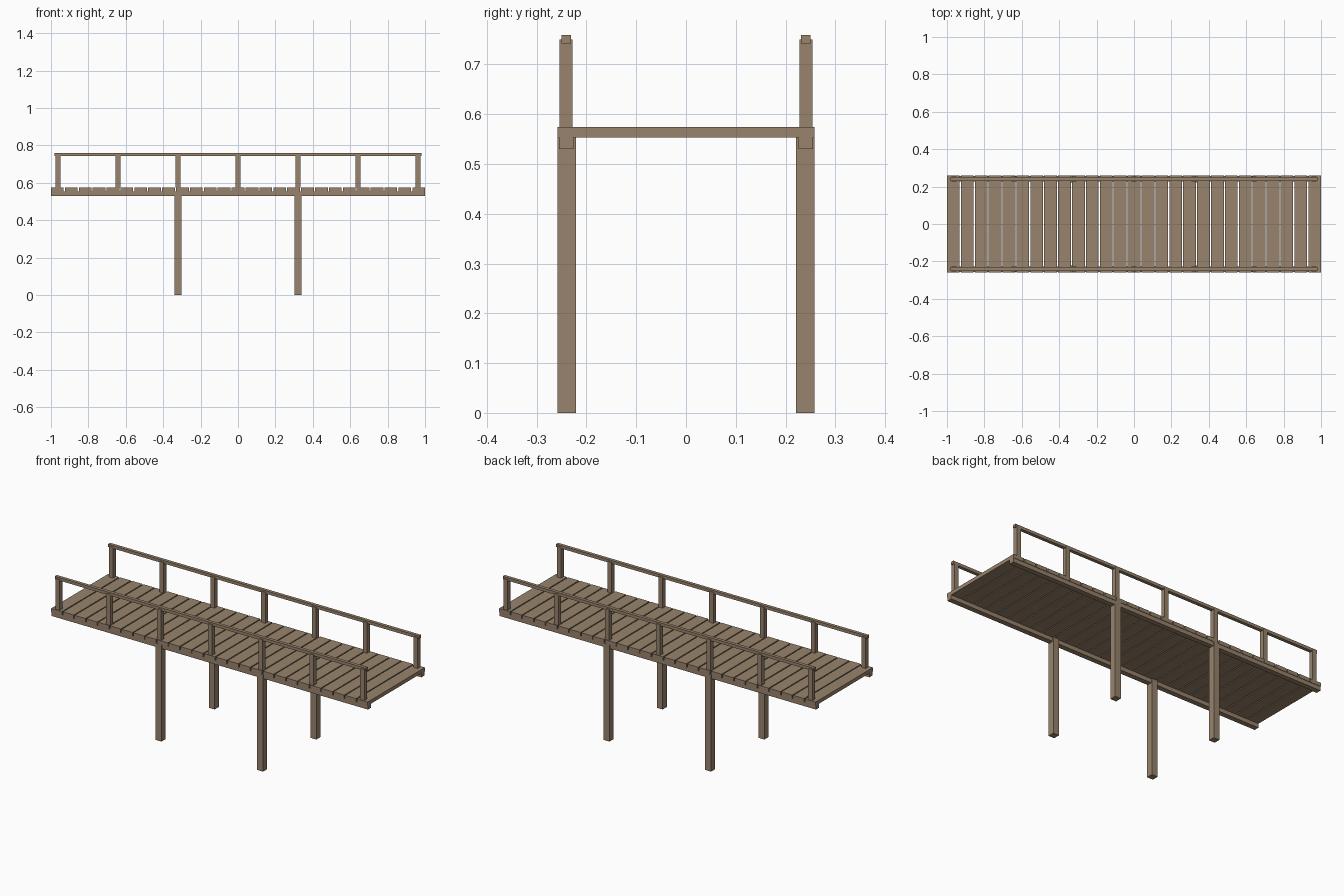
import bpy

cube = bpy.data.objects.get("Cube")
if cube:
    bpy.data.objects.remove(cube, do_unlink=True)

# Single weathered wood colour
wood = bpy.data.materials.new("weathered_wood")
wood.use_nodes = True
colour = (0.314, 0.227, 0.150, 1)
wood.diffuse_color = colour
wood.node_tree.nodes["Principled BSDF"].inputs["Base Color"].default_value = colour


def box(name, x, y, z):
    """Timber spanning the given (low, high) range on each axis."""
    spans = (x, y, z)
    bpy.ops.mesh.primitive_cube_add(size=1, location=[(a + b) / 2 for a, b in spans])
    ob = bpy.context.object
    ob.name = name
    ob.scale = [b - a for a, b in spans]
    bpy.ops.object.transform_apply(location=False, rotation=False, scale=True)
    ob.data.materials.append(wood)
    return ob


def around(centre, width):
    return (centre - width / 2, centre + width / 2)


DECK_BOTTOM, DECK_TOP = 0.553, 0.574
PLANKS, GAP = 27, 0.006
BAY = 0.321

# Deck planks, laid crosswise with narrow gaps
plank_width = (2 - GAP * (PLANKS - 1)) / PLANKS
for i in range(PLANKS):
    left = -1 + i * (plank_width + GAP)
    box(f"deck_plank_{i + 1}", (left, left + plank_width), around(0, 0.516), (DECK_BOTTOM, DECK_TOP))

for side, name in ((-1, "front"), (1, "back")):
    y = side * 0.241
    # Long beam under the planks
    box(f"{name}_beam", (-1, 1), around(y, 0.029), (0.53, DECK_BOTTOM))
    # Support legs
    for x, end in ((-BAY, "right"), (BAY, "left")):
        box(f"{name}_{end}_leg", around(x, 0.037), around(side * 0.24, 0.037), (0, DECK_BOTTOM))
    # Railing posts and handrail
    for i in range(-3, 4):
        box(f"{name}_rail_post_{i + 4}", around(i * BAY, 0.026), around(y, 0.026), (DECK_TOP, 0.75))
    box(f"{name}_handrail", around(0, 1.964), around(side * 0.2405, 0.019), (0.742, 0.759))
